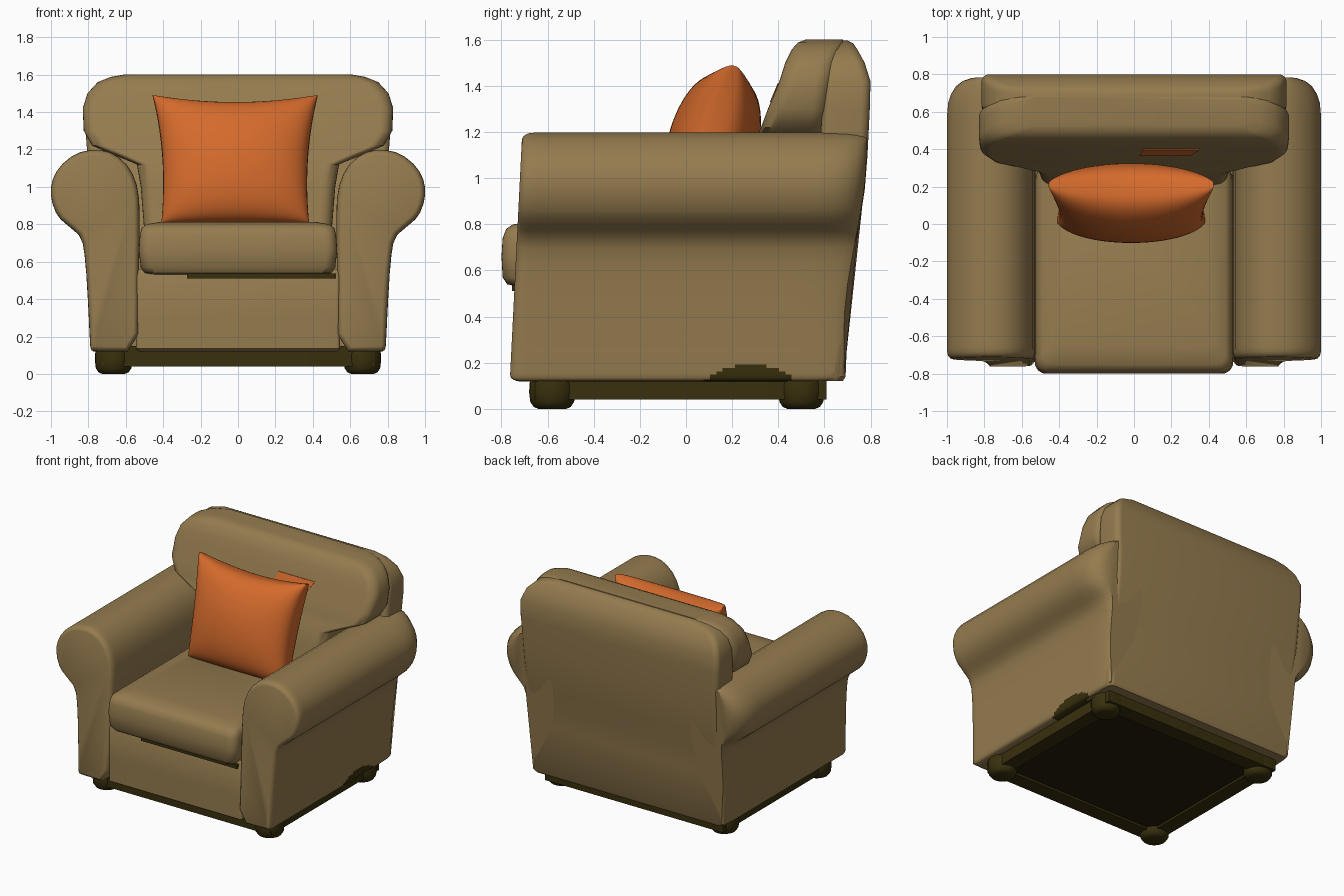
import bpy, bmesh, math
from mathutils import Matrix, Vector

if "Cube" in bpy.data.objects:
    bpy.data.objects.remove(bpy.data.objects["Cube"])


def material(name, rgb):
    m = bpy.data.materials.new(name)
    m.diffuse_color = (*rgb, 1)
    m.use_nodes = True
    m.node_tree.nodes["Principled BSDF"].inputs["Base Color"].default_value = m.diffuse_color
    return m


TAN = material("tan_fabric", (0.30, 0.20, 0.078))
ORANGE = material("orange_fabric", (0.66, 0.145, 0.025))
OLIVE = material("dark_olive_wood", (0.040, 0.029, 0.004))
DARK = material("dark_underside", (0.018, 0.013, 0.003))


def finish(bm, name, mats, angle=40):
    bmesh.ops.recalc_face_normals(bm, faces=bm.faces)
    me = bpy.data.meshes.new(name)
    bm.to_mesh(me)
    bm.free()
    for m in mats:
        me.materials.append(m)
    for p in me.polygons:
        p.use_smooth = True
    me.set_sharp_from_angle(angle=math.radians(angle))
    ob = bpy.data.objects.new(name, me)
    bpy.context.collection.objects.link(ob)
    return ob


def loft(rings):
    """Skin closed rings of equal length and cap both ends."""
    bm = bmesh.new()
    vs = [[bm.verts.new(p) for p in r] for r in rings]
    n = len(vs[0])
    for a, b in zip(vs, vs[1:]):
        for i in range(n):
            j = (i + 1) % n
            bm.faces.new((a[i], a[j], b[j], b[i]))
    bm.faces.new(vs[0])
    bm.faces.new(vs[-1])
    return bm


def rounded_ring(z, hw, yf, yb, r, n=6):
    """Horizontal rounded rectangle."""
    pts = []
    for k, (cx, cy) in enumerate([(hw - r, yb - r), (-hw + r, yb - r),
                                  (-hw + r, yf + r), (hw - r, yf + r)]):
        for i in range(n + 1):
            a = math.pi / 2 * (k + i / n)
            pts.append((cx + r * math.cos(a), cy + r * math.sin(a), z))
    return pts


def stack(name, sections, r, mat):
    return finish(loft([rounded_ring(*s, r) for s in sections]), name, [mat])


def bar(name, x0, x1, y0, y1, z0, z1, mat):
    hw = (x1 - x0) / 2
    ob = stack(name, [(z0, hw, y0, y1), (z1, hw, y0, y1)], 0.005, mat)
    ob.location.x = (x0 + x1) / 2


# Body under the seat
stack("front_panel", [(0.12, 0.53, -0.72, 0.5), (0.135, 0.545, -0.74, 0.5),
                      (0.3, 0.545, -0.74, 0.5), (0.52, 0.545, -0.74, 0.5),
                      (0.56, 0.54, -0.72, 0.5)], 0.02, TAN)

# Seat cushion with a slightly crowned top
stack("seat_cushion", [(0.53, 0.47, -0.73, 0.3), (0.54, 0.50, -0.775, 0.3),
                       (0.57, 0.52, -0.795, 0.3), (0.66, 0.53, -0.80, 0.3),
                       (0.74, 0.525, -0.795, 0.3), (0.78, 0.515, -0.78, 0.3),
                       (0.80, 0.49, -0.75, 0.3), (0.812, 0.42, -0.66, 0.28)],
      0.06, TAN)
bar("seat_underside_strip", -0.27, 0.52, -0.755, -0.6, 0.51, 0.538, OLIVE)

# Back frame and the T-shaped cushion in front of it
stack("back_frame", [(0.12, 0.77, 0.4, 0.68), (0.14, 0.785, 0.4, 0.692),
                     (0.5, 0.79, 0.4, 0.706), (0.65, 0.79, 0.4, 0.727),
                     (0.8, 0.79, 0.4, 0.752), (0.95, 0.795, 0.5, 0.775),
                     (1.1, 0.80, 0.58, 0.787), (1.3, 0.815, 0.59, 0.797),
                     (1.42, 0.815, 0.60, 0.80), (1.5, 0.785, 0.60, 0.775),
                     (1.555, 0.73, 0.60, 0.745), (1.585, 0.65, 0.60, 0.725),
                     (1.597, 0.57, 0.60, 0.70)], 0.04, TAN)
stack("back_cushion", [(0.75, 0.5, 0.2, 0.6), (1.0, 0.52, 0.25, 0.6),
                       (1.12, 0.54, 0.27, 0.6), (1.17, 0.66, 0.30, 0.6),
                       (1.22, 0.78, 0.325, 0.605), (1.3, 0.825, 0.355, 0.615),
                       (1.42, 0.83, 0.405, 0.635), (1.5, 0.805, 0.43, 0.65),
                       (1.56, 0.75, 0.46, 0.67), (1.588, 0.68, 0.485, 0.68),
                       (1.602, 0.6, 0.52, 0.68)], 0.07, TAN)

# Orange patch lying on the back cushion
bm = loft([[(x, y - d, z) for x, y, z in ((0.03, 0.3675, 1.33), (0.30, 0.3675, 1.33),
                                          (0.35, 0.4007, 1.41), (0.05, 0.4007, 1.41))]
           for d in (0.004, -0.003)])
finish(bm, "back_patch", [ORANGE])

# Rolled arms: one profile (x, z) swept front to back
PROFILE = [(0.53, 0.12), (0.53, 0.5), (0.525, 0.8), (0.53, 0.98), (0.575, 1.1),
           (0.66, 1.18), (0.76, 1.203), (0.87, 1.18), (0.96, 1.105),
           (1.0, 1.02), (1.0, 0.93), (0.965, 0.84), (0.90, 0.785), (0.835, 0.73),
           (0.815, 0.6), (0.80, 0.35), (0.794, 0.215), (0.792, 0.185),
           (0.791, 0.155), (0.787, 0.13), (0.77, 0.118)]


def chaikin(pts):
    out = []
    for i, p in enumerate(pts):
        a, b = Vector(p), Vector(pts[(i + 1) % len(pts)])
        out += [a.lerp(b, 0.25), a.lerp(b, 0.75)]
    return out


def inset(pts, d):
    out = []
    for i, p in enumerate(pts):
        t = (pts[(i + 1) % len(pts)] - pts[i - 1]).normalized()
        out.append(p + d * Vector((t.y, -t.x)))
    return out


def front_y(z):
    return -0.77 + 0.05 * z


def back_y(z):
    t = min(1, max(0, (z - 0.35) / 0.75))
    return 0.685 + 0.097 * t * t * (3 - 2 * t)


def arm_rings(side):
    base = chaikin(PROFILE)
    rings = []
    # softly rounded front
    for d, ins in ((0, 0.03), (0.004, 0.018), (0.015, 0.008), (0.03, 0.002), (0.05, 0)):
        rings.append([(side * x, front_y(z) + d, z) for x, z in inset(base, ins)])
    for k in range(1, 44):
        t = k / 44
        rings.append([(side * x, (front_y(z) + 0.05) * (1 - t) + (back_y(z) - 0.2) * t, z)
                      for x, z in base])
    # the overhang of the roll shrinks into the flat back
    for d, s, ins in ((0.2, 1, 0), (0.13, 0.97, 0), (0.08, 0.9, 0.002), (0.04, 0.79, 0.006),
                      (0.015, 0.65, 0.012), (0, 0.45, 0.02)):
        rings.append([(side * (x if x < 0.79 else 0.79 + (x - 0.79) * s), back_y(z) - d, z)
                      for x, z in inset(base, ins)])
    return rings


for side, label in ((1, "right"), (-1, "left")):
    arm = finish(loft(arm_rings(side)), label + "_arm", [TAN, OLIVE])
    if side == 1:  # dark stain low on the right side
        for p in arm.data.polygons:
            c = p.center
            if (c.x > 0.7 and len(p.vertices) == 4
                    and c.z < 0.125 + 0.07 * (1 - ((c.y - 0.28) / 0.19) ** 2)):
                p.material_index = 1

# Pillow: plump pinched square, leaning back
bm = bmesh.new()
N = 32
rims = []
for sign in (-1, 1):
    grid = []
    for i in range(N + 1):
        row = []
        for j in range(N + 1):
            u = math.sin(math.pi / 2 * (2 * i / N - 1))
            v = math.sin(math.pi / 2 * (2 * j / N - 1))
            x = u * (0.418 + 0.023 * v) * (1 - 0.07 * (1 - v * v))
            z = v * 0.355 * (1 - 0.13 * (1 - u * u) * (v > 0))
            y = sign * (0.012 + 0.183 * max(0, (1 - u * u) * (1 - v * v)) ** 0.4)
            row.append(bm.verts.new((x, y, z)))
        grid.append(row)
    for i in range(N):
        for j in range(N):
            bm.faces.new((grid[i][j], grid[i + 1][j], grid[i + 1][j + 1], grid[i][j + 1]))
    rims.append([grid[i][0] for i in range(N)] + [grid[N][j] for j in range(N)] +
                [grid[i][N] for i in range(N, 0, -1)] + [grid[0][j] for j in range(N, 0, -1)])
for i in range(4 * N):
    j = (i + 1) % (4 * N)
    bm.faces.new((rims[0][i], rims[0][j], rims[1][j], rims[1][i]))
bm.transform(Matrix.Translation((-0.015, 0.115, 1.145)) @ Matrix.Rotation(-0.27, 4, 'X'))
finish(bm, "pillow", [ORANGE], 100)

# Base rails and recessed underside panel
for s, label in ((1, "right"), (-1, "left")):
    a, b = sorted((s * 0.62, s * 0.73))
    bar(label + "_rail", a, b, -0.66, 0.61, 0.04, 0.15, OLIVE)
bar("front_rail", -0.63, 0.63, -0.66, -0.55, 0.04, 0.15, OLIVE)
bar("back_rail", -0.63, 0.63, 0.50, 0.61, 0.04, 0.15, OLIVE)
bar("underside_panel", -0.63, 0.63, -0.56, 0.51, 0.055, 0.14, DARK)

# Round feet
for x in (-0.665, 0.665):
    for y in (-0.58, 0.50):
        rings = [[(x + r * math.cos(a * math.pi / 12), y + r * math.sin(a * math.pi / 12), z)
                  for a in range(24)]
                 for z, r in ((0, 0.06), (0.008, 0.08), (0.03, 0.095), (0.07, 0.1),
                              (0.11, 0.099), (0.14, 0.09))]
        name = ("front" if y < 0 else "back") + ("_left" if x < 0 else "_right") + "_foot"
        finish(loft(rings), name, [OLIVE])
